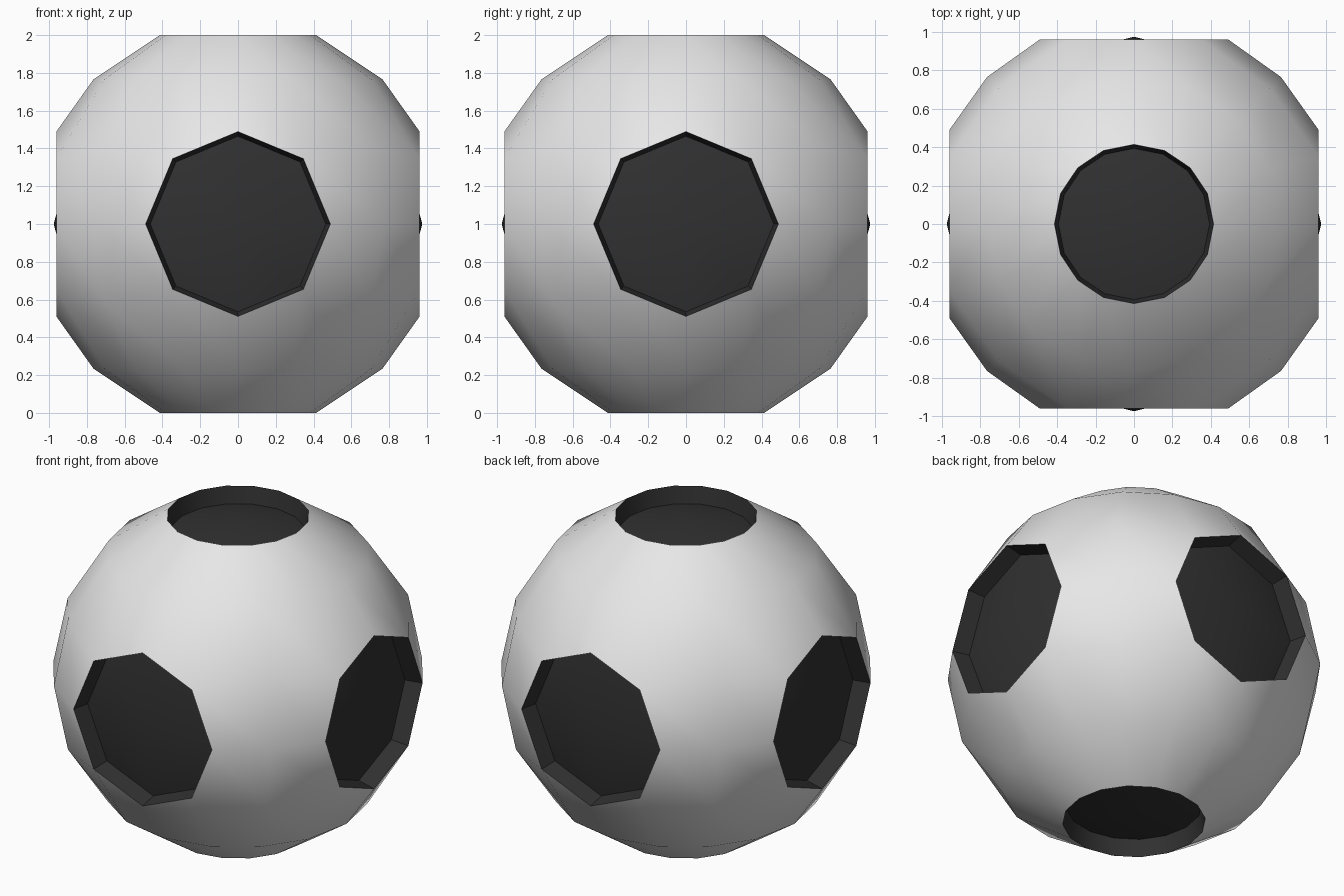
import bpy, bmesh, math
from mathutils import Vector

if "Cube" in bpy.data.objects:
    bpy.data.objects.remove(bpy.data.objects["Cube"])

R = 1.0824           # sphere radius before the poles are recessed
DEPTH = 0.107        # depth of the dark recesses


def material(name, grey):
    m = bpy.data.materials.new(name)
    m.diffuse_color = (grey, grey, grey, 1)
    m.use_nodes = True
    m.node_tree.nodes["Principled BSDF"].inputs["Base Color"].default_value = m.diffuse_color
    return m


def split(co):
    """Dominant axis direction, distance along it, and the remainder."""
    i = max(range(3), key=lambda k: abs(co[k]))
    axis = Vector((0, 0, 0))
    axis[i] = math.copysign(1, co[i])
    dist = co.dot(axis)
    return axis, dist, co - axis * dist


# ball body
bm = bmesh.new()
bmesh.ops.create_uvsphere(bm, u_segments=16, v_segments=8, radius=R)

# six patches around the axis directions
centres, patch_faces = [], []
for i in range(3):
    for s in (-1, 1):
        d = Vector((0, 0, 0))
        d[i] = s
        c = min(bm.verts, key=lambda v: (v.co - d * R).length)
        centres.append(c)
        patch_faces += list(c.link_faces)
        if i < 2:    # side patches: round the border into a flat octagon
            for v in {v for f in c.link_faces for v in f.verts} - {c}:
                rest = v.co - d * v.co.dot(d)
                out = Vector([round(k / 0.4) for k in rest]).normalized()
                v.co = d * 0.962 + out * 0.489

# push the patches inwards
geom = bmesh.ops.extrude_face_region(bm, geom=patch_faces)["geom"]
floor_faces = {g for g in geom if isinstance(g, bmesh.types.BMFace)}
new_verts = {v for f in floor_faces for v in f.verts}
old = [c for c in centres if c.is_valid and c not in new_verts]
if old:
    bmesh.ops.delete(bm, geom=old, context='VERTS')
for v in new_verts:
    axis, dist, rest = split(v.co)
    v.co = axis * (dist - DEPTH) + rest * 0.95

# dark floors and walls
for f in bm.faces:
    f.material_index = int(any(v in new_verts for v in f.verts))
bmesh.ops.recalc_face_normals(bm, faces=bm.faces[:])
bmesh.ops.translate(bm, verts=bm.verts[:], vec=(0, 0, 1))

me = bpy.data.meshes.new("ball")
bm.to_mesh(me)
bm.free()
me.materials.append(material("light grey", 0.8))
me.materials.append(material("near black", 0.03))
me.shade_smooth()
me.set_sharp_from_angle(angle=math.radians(35))
ball = bpy.data.objects.new("ball", me)
bpy.context.collection.objects.link(ball)
